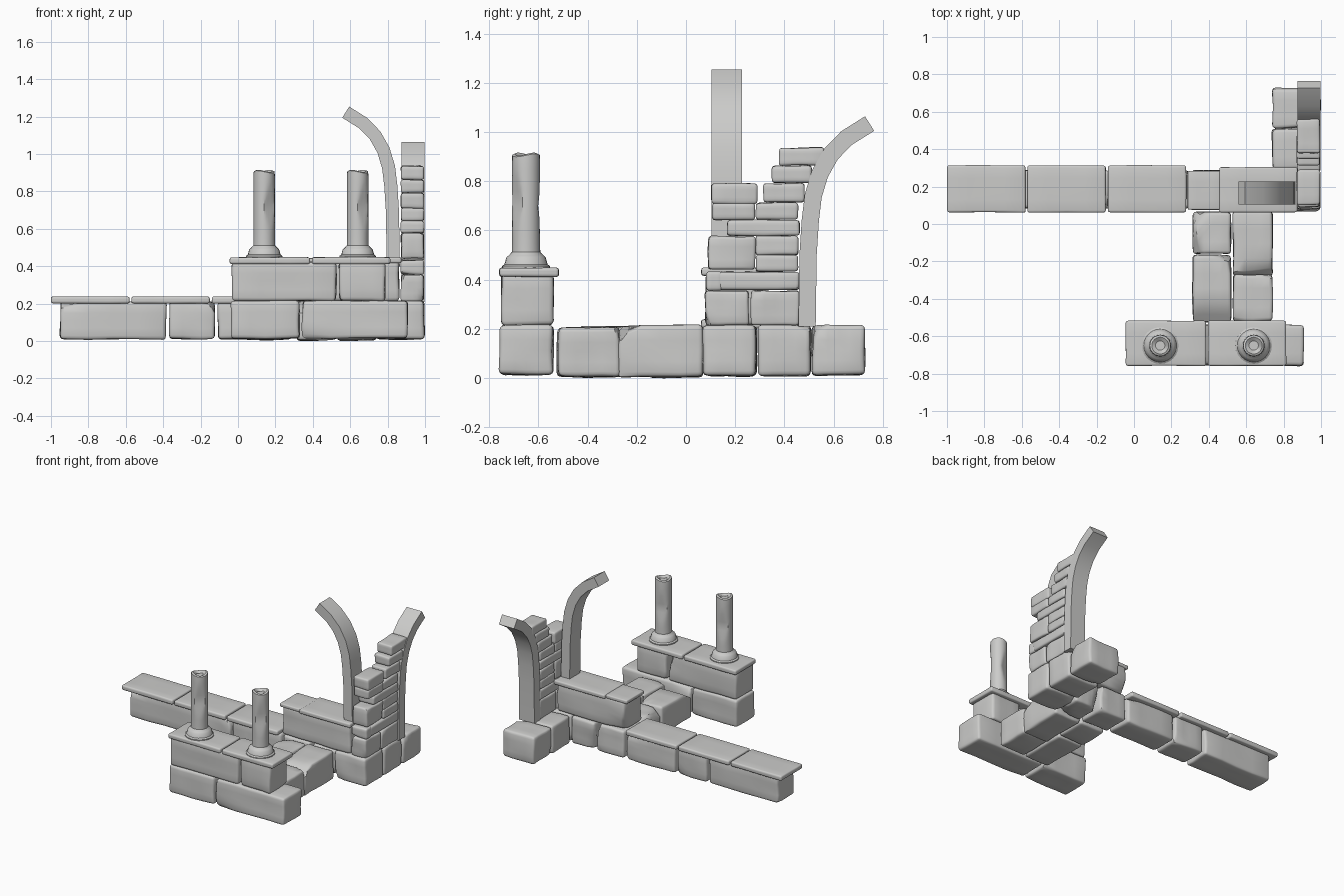
import bpy, bmesh, math, random
from mathutils import Vector, noise

if "Cube" in bpy.data.objects:
    bpy.data.objects.remove(bpy.data.objects["Cube"])

random.seed(4)
stone_mat = bpy.data.materials.new("weathered grey stone")
stone_mat.diffuse_color = (0.6, 0.6, 0.59, 1)
stone_mat.use_nodes = True
stone_mat.node_tree.nodes["Principled BSDF"].inputs["Base Color"].default_value = stone_mat.diffuse_color


def finish(name, bm):
    bmesh.ops.recalc_face_normals(bm, faces=bm.faces)
    me = bpy.data.meshes.new(name)
    bm.to_mesh(me)
    bm.free()
    ob = bpy.data.objects.new(name, me)
    me.materials.append(stone_mat)
    bpy.context.collection.objects.link(ob)
    return ob


def clip(p, n, c):
    """Push a point that lies beyond a plane back onto it."""
    over = p.dot(n) - c
    return p - n * over if over > 0 else p


def stone(name, x, y, z, chip=None, r=0.02):
    """Rounded, worn block filling the given ranges; chip = (normal, depth)."""
    lo, hi = Vector((x[0], y[0], z[0])), Vector((x[1], y[1], z[1]))
    mid, h = (lo + hi) / 2, (hi - lo) / 2
    r = min(r, min(h) * 0.6)
    amp = min(0.012, min(h) * 0.2)
    seed = Vector([random.uniform(-50, 50) for _ in range(3)])
    chips = [chip] if chip else []
    for _ in range(2):
        n = Vector([random.choice((-1, 1)) * random.uniform(0.15, 1) for _ in range(3)])
        chips.append((n, random.uniform(0.15, 0.5) * min(h)))
    bm = bmesh.new()
    bmesh.ops.create_cube(bm, size=8)
    bmesh.ops.subdivide_edges(bm, edges=bm.edges[:], cuts=7, use_grid_fill=True)
    for v in bm.verts:
        # rows of the grid gather at the edges so the rounding is tight
        p = Vector((0, 0, 0))
        for i in range(3):
            k = round(abs(v.co[i]))
            p[i] = math.copysign((0, (h[i] - r) / 2, h[i] - r, h[i] - 0.35 * r, h[i])[k], v.co[i])
        core = Vector([max(-h[i] + r, min(h[i] - r, p[i])) for i in range(3)])
        d = p - core
        if d.length > 1e-6:
            p = core + d.normalized() * r
        w = noise.noise_vector(p * 7 + seed)
        for i in range(3):
            p[i] *= 1 - amp / h[i] * (0.4 + 0.6 * w[i])
        for n, depth in chips:
            n = Vector(n).normalized()
            support = sum(abs(n[i]) * h[i] for i in range(3))
            p = clip(p, n, support - depth)
        v.co = mid + p
    return finish(name, bm)


def row(name, cuts, y, z, gap=0.004):
    """Line of stones along x between successive cuts."""
    for a, b in zip(cuts, cuts[1:]):
        stone(name, (a + gap, b - gap), y, z)


# long back wall with thin cap slabs
row("back_wall_block", [-0.96, -0.375, -0.115, 0.30, 0.54, 0.75], (0.08, 0.29), (0.005, 0.215))
row("back_wall_cap", [-1.005, -0.575, -0.145, 0.285], (0.06, 0.315), (0.2, 0.24))

# raised part of the back wall
stone("back_upper_block", (0.30, 0.865), (0.075, 0.29), (0.21, 0.43))
stone("back_upper_cap_small", (0.285, 0.465), (0.075, 0.285), (0.415, 0.445))
stone("back_upper_cap", (0.455, 0.875), (0.06, 0.305), (0.415, 0.45))

# front pedestal wall
row("front_lower_block", [-0.045, 0.337, 0.915], (-0.76, -0.535), (0.01, 0.22))
row("front_upper_block", [-0.04, 0.533, 0.795], (-0.755, -0.535), (0.21, 0.43))
row("front_cap", [-0.05, 0.39, 0.82], (-0.76, -0.515), (0.41, 0.45))

# low paving joining the two walls
stone("path_block", (0.31, 0.525), (-0.165, 0.07), (0, 0.215), ((-0.6, 0.5, 0.6), 0.06))
stone("path_block", (0.31, 0.525), (-0.53, -0.16), (0, 0.215), ((0, -0.5, 0.8), 0.06))
stone("path_block", (0.525, 0.745), (-0.525, -0.265), (0, 0.21))
stone("path_block", (0.525, 0.745), (-0.285, 0.075), (0, 0.22), ((0.15, -0.7, 0.7), 0.06))

# side foundation under the brick pier
for y0, y1 in ((0.065, 0.29), (0.288, 0.513), (0.509, 0.73)):
    stone("side_foundation_block", (0.735, 1.0), (y0, y1), (0.005, 0.22))

# stepped brick pier: (y0, y1, z0, z1)
bricks = [
    (0.075, 0.26, 0.21, 0.36), (0.26, 0.465, 0.21, 0.36),
    (0.08, 0.15, 0.355, 0.435), (0.13, 0.465, 0.355, 0.435),
    (0.085, 0.285, 0.435, 0.58), (0.28, 0.46, 0.43, 0.505),
    (0.28, 0.46, 0.495, 0.58), (0.165, 0.465, 0.575, 0.645),
    (0.105, 0.285, 0.64, 0.715), (0.28, 0.46, 0.64, 0.715),
    (0.10, 0.295, 0.705, 0.795), (0.31, 0.485, 0.71, 0.795),
    (0.345, 0.515, 0.79, 0.865), (0.375, 0.565, 0.86, 0.94)]
for y0, y1, z0, z1 in bricks:
    stone("pier_brick", (0.868, 0.998), (y0, y1), (z0, z1), r=0.014)

# two curved ribs share one centre line (reach, height)
path = [(0, 0), (0.004, 0.29), (0.013, 0.43), (0.025, 0.53), (0.052, 0.62),
        (0.097, 0.70), (0.16, 0.765), (0.254, 0.824)]


def rib(name, place, thick=0.07):
    """Sweep a rectangle along the path; place(reach, side, height) -> point."""
    bm = bmesh.new()
    rings = []
    for i, (a, z) in enumerate(path):
        a0, z0 = path[max(i - 1, 0)]
        a1, z1 = path[min(i + 1, len(path) - 1)]
        t = Vector((a1 - a0, z1 - z0)).normalized() * thick / 2
        rings.append([bm.verts.new(place(a + s * t.y, side, z - s * t.x))
                      for s, side in ((-1, -0.062), (1, -0.062), (1, 0.062), (-1, 0.062))])
    for lo, hi in zip(rings, rings[1:]):
        for k in range(4):
            bm.faces.new((lo[k], lo[(k + 1) % 4], hi[(k + 1) % 4], hi[k]))
    bm.faces.new(rings[0])
    bm.faces.new(rings[-1])
    finish(name, bm)


rib("arch_rib_left", lambda a, s, z: (0.83 - a, 0.165 + s, 0.40 + z))
rib("arch_rib_back", lambda a, s, z: (0.935 + s, 0.492 + a, 0.21 + z))

# broken columns: lathe profile (radius, z) with a chipped shaft and hollow top
profile = [(0.098, 0.435), (0.098, 0.455), (0.088, 0.462), (0.08, 0.49), (0.072, 0.497),
           (0.066, 0.503), (0.058, 0.512)]
profile += [(0.057, 0.55 + 0.03 * k) for k in range(12)] + [(0.056, 0.905), (0.045, 0.91), (0.025, 0.895)]
for cx in (0.14, 0.64):
    bm = bmesh.new()
    rings = []
    for r, z in profile:
        ring = []
        for k in range(24):
            a = math.tau * k / 24
            p = Vector((r * math.cos(a), r * math.sin(a), z))
            if z > 0.52:
                # two gouges, deepest at their own height
                for n, zc in (((0.6, -0.8, 0), 0.72), ((-0.3, 0.95, 0), 0.70)):
                    p = clip(p, Vector(n).normalized(), 0.042 + 0.12 * abs(z - zc))
            if z > 0.89:
                p.z += 0.006 * math.sin(2 * a)
            ring.append(bm.verts.new(p + Vector((cx, -0.65, 0))))
        rings.append(ring)
    for lo, hi in zip(rings, rings[1:]):
        for k in range(24):
            bm.faces.new((lo[k], lo[(k + 1) % 24], hi[(k + 1) % 24], hi[k]))
    bm.faces.new(rings[0])
    bm.faces.new(rings[-1])
    finish("broken_column", bm)

# smooth worn surfaces, keep hard edges
for ob in bpy.context.collection.objects:
    ob.select_set(True)
    bpy.context.view_layer.objects.active = ob
bpy.ops.object.shade_smooth_by_angle(angle=math.radians(35))
